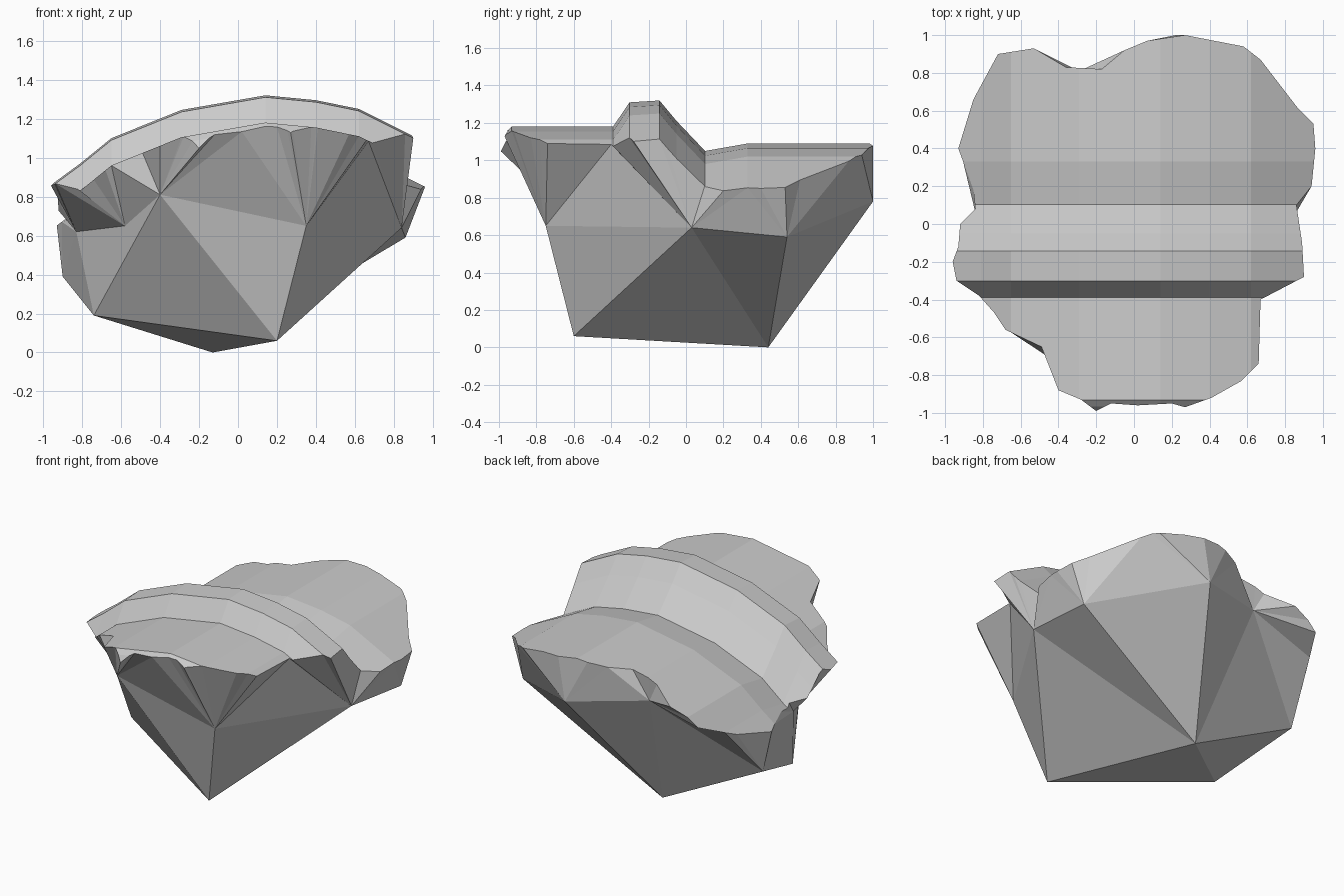
import bpy, bmesh
from mathutils import Vector

if "Cube" in bpy.data.objects:
    bpy.data.objects.remove(bpy.data.objects["Cube"])

# Height of the terraces along y, and the arch drop along x
TERRACE = [(-1.0, 1.09), (-.965, 1.15), (-.932, 1.18), (-.39, 1.18), (-.302, 1.31),
           (-.142, 1.32), (-.05, 1.21), (.102, 1.05), (.33, 1.09), (1.0, 1.09)]
ARCH = [(-.96, -.46), (-.81, -.35), (-.65, -.22), (-.29, -.075), (.14, 0),
        (.4, -.025), (.62, -.07), (.96, -.24)]

# Rim of the rock seen from above, counter-clockwise
RIM = [(-.2, -.99), (-.12, -.95), (.02, -.96), (.2, -.95), (.27, -.97), (.41, -.92),
       (.57, -.83), (.66, -.74), (.67, -.4), (.9, -.28), (.89, -.1), (.86, .1),
       (.94, .2), (.96, .4), (.95, .53), (.87, .61), (.67, .87), (.58, .94), (.27, 1.0),
       (.07, .97), (-.05, .92), (-.17, .82), (-.36, .83), (-.53, .93), (-.72, .9),
       (-.85, .66), (-.93, .4), (-.85, .18), (-.84, .08), (-.92, 0), (-.93, -.12),
       (-.96, -.2), (-.94, -.3), (-.82, -.38), (-.74, -.47), (-.68, -.56),
       (-.49, -.65), (-.4, -.88), (-.28, -.93)]

# Facet corners of the underside, counter-clockwise, and the three feet
FLANK = [(.35, -.75, .65), (.84, .03, .64), (.86, .54, .59), (.22, 1.0, .78),
         (-.29, .81, .85), (-.9, .45, .39), (-.83, .02, .62), (-.58, -.42, .65),
         (-.4, -.74, .81)]
FEET = [(.2, -.6, .06), (-.13, .44, 0), (-.74, -.1, .19)]


def lookup(table, t):
    for (a, va), (b, vb) in zip(table, table[1:]):
        if t <= b:
            return va + (vb - va) * (t - a) / (b - a)
    return table[-1][1]


def zip_loops(bm, upper, lower):
    """Join two closed rings with triangles along the shorter diagonals."""
    i = j = 0
    n, m = len(upper), len(lower)
    while i < n or j < m:
        u, u2 = upper[i % n], upper[(i + 1) % n]
        l, l2 = lower[j % m], lower[(j + 1) % m]
        if j == m or (i < n and (u2.co - l.co).length <= (u.co - l2.co).length):
            bm.faces.new((u2, u, l))
            i += 1
        else:
            bm.faces.new((u, l, l2))
            j += 1


bm = bmesh.new()

# Terraced top: flat outline creased along the profile break points, then lifted
bm.faces.new([bm.verts.new((x, y, 0)) for x, y in RIM])
bmesh.ops.triangulate(bm, faces=bm.faces[:])
for axis, table in (((1, 0, 0), ARCH), ((0, 1, 0), TERRACE)):
    for t, _ in table[1:-1]:
        bmesh.ops.bisect_plane(bm, geom=bm.verts[:] + bm.edges[:] + bm.faces[:],
                               dist=1e-5, plane_co=Vector(axis) * t, plane_no=axis)
bmesh.ops.triangulate(bm, faces=bm.faces[:])
for v in bm.verts:
    v.co.z = lookup(TERRACE, v.co.y) + lookup(ARCH, v.co.x)

# Ordered rim ring, starting near the first flank corner
follow = {}
for e in bm.edges:
    if e.is_boundary:
        loop = e.link_loops[0]
        follow[loop.vert] = loop.link_loop_next.vert
start = min(follow, key=lambda v: (v.co - Vector(FLANK[0])).length)
ring = [start]
while follow[ring[-1]] != start:
    ring.append(follow[ring[-1]])

# Faceted underside
flank = [bm.verts.new(p) for p in FLANK]
feet = [bm.verts.new(p) for p in FEET]
zip_loops(bm, ring, flank)
zip_loops(bm, flank, feet)
bm.faces.new(feet[::-1])

bmesh.ops.recalc_face_normals(bm, faces=bm.faces[:])
mesh = bpy.data.meshes.new("terraced_rock")
bm.to_mesh(mesh)
bm.free()
bpy.context.collection.objects.link(bpy.data.objects.new("terraced_rock", mesh))
